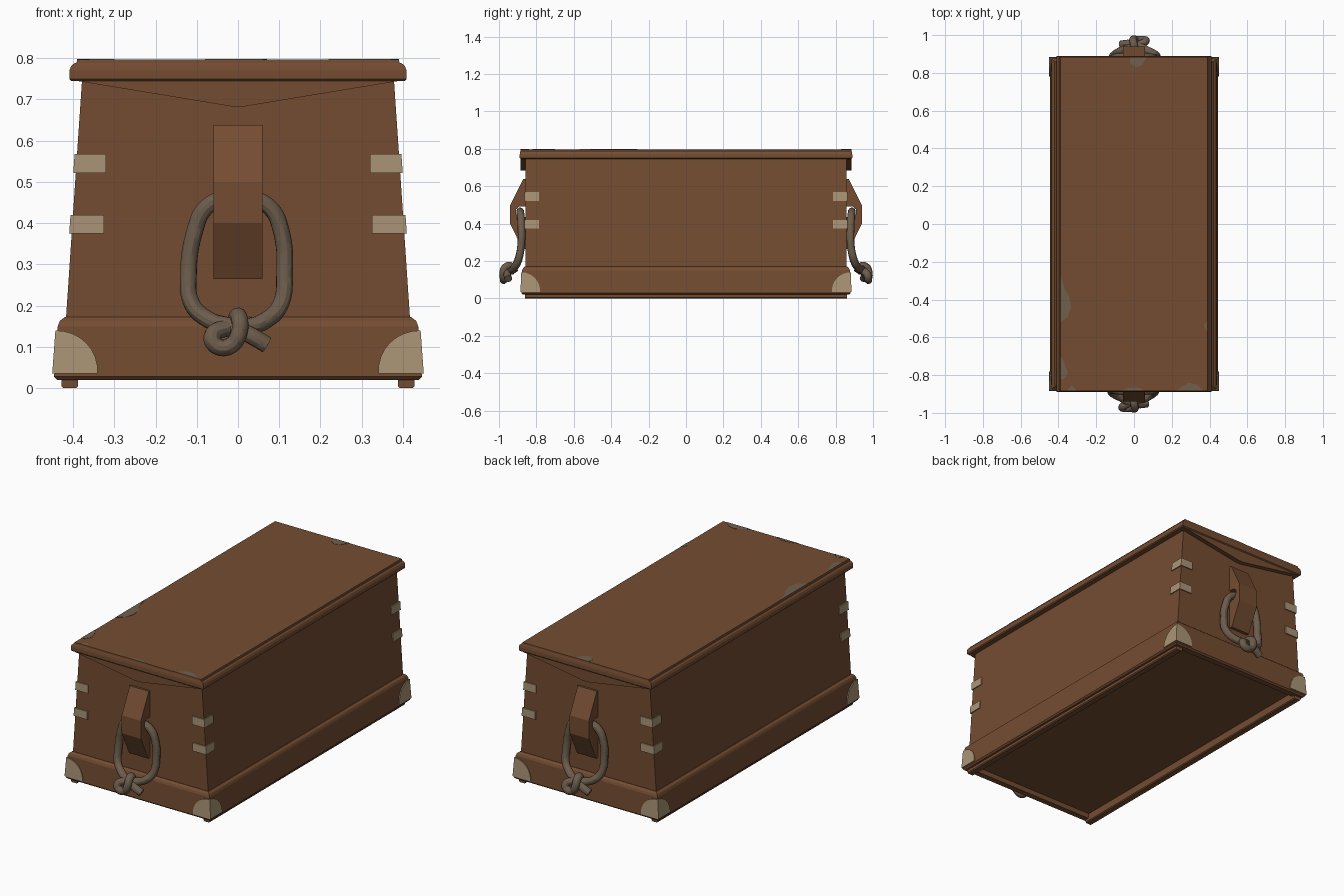
import bpy, bmesh, math


def material(name, rgb):
    m = bpy.data.materials.new(name)
    m.diffuse_color = (*rgb, 1)
    return m


WOOD = material("brown wood", (0.175, 0.073, 0.031))
BONE = material("pale corner fittings", (0.40, 0.30, 0.18))
ROPE = material("grey brown rope", (0.150, 0.108, 0.072))
WORN = material("worn wood", (0.165, 0.115, 0.075))


def loft(name, rings, mat):
    """Skin a list of equal-length point rings and cap both ends."""
    bm = bmesh.new()
    vs = [[bm.verts.new(p) for p in r] for r in rings]
    n = len(vs[0])
    for a, b in zip(vs, vs[1:]):
        for i in range(n):
            j = (i + 1) % n
            bm.faces.new((a[i], a[j], b[j], b[i]))
    bm.faces.new(vs[0][::-1])
    bm.faces.new(vs[-1])
    bmesh.ops.recalc_face_normals(bm, faces=bm.faces)
    me = bpy.data.meshes.new(name)
    bm.to_mesh(me)
    bm.free()
    me.materials.append(mat)
    ob = bpy.data.objects.new(name, me)
    bpy.context.collection.objects.link(ob)
    return ob


def rects(levels):
    """Rectangular rings from (z, half x, half y)."""
    return [[(-x, -y, z), (x, -y, z), (x, y, z), (-x, y, z)] for z, x, y in levels]


def body_x(z):
    return 0.417 - 0.039 * (z - 0.17) / 0.58


def base_x(z):
    return 0.446 - 0.009 * (z - 0.028) / 0.122


def base_y(z):
    return 0.880 - 0.004 * (z - 0.028) / 0.122


# Chest body, moulded plinth with recessed underside, and lid
loft("chest_body", rects([(0.16, body_x(0.16), 0.858), (0.75, body_x(0.75), 0.858)]), WOOD)
loft("plinth", rects([(0.045, 0.39, 0.835), (0.02, 0.395, 0.84), (0.02, 0.438, 0.872),
                      (0.028, 0.446, 0.880), (0.15, 0.437, 0.876), (0.163, 0.432, 0.871),
                      (0.172, 0.420, 0.860)]), WOOD)
loft("lid", rects([(0.745, 0.404, 0.884), (0.75, 0.409, 0.889), (0.770, 0.409, 0.889),
                   (0.782, 0.404, 0.887), (0.788, 0.396, 0.885), (0.788, 0.392, 0.885),
                   (0.797, 0.390, 0.884)]), WOOD)

# Bottom runners
for s in (-1, 1):
    loft("bottom_runner", [[(s * x, y, z) for x, z in
         ((0.388, 0.05), (0.388, 0.005), (0.393, 0), (0.423, 0), (0.428, 0.005), (0.428, 0.05))]
         for y in (-0.86, 0.86)], WOOD)

# Corner fittings, repeated on the four corners
for sx in (-1, 1):
    for sy in (-1, 1):
        for z0, z1, inner in ((0.375, 0.42, 0.325), (0.522, 0.568, 0.32)):
            rings = []
            for z in (z0, z1):
                w = body_x(z)
                rings.append([(sx * x, sy * y, z) for x, y in
                              ((inner, 0.864), (w + 0.006, 0.864), (w + 0.006, 0.785),
                               (w - 0.003, 0.785), (w - 0.003, 0.855), (inner, 0.855))])
            loft("corner_strap", rings, BONE)
        # Rounded quarter plates on the plinth corner
        arc = [(math.cos(t * math.pi / 16), 0.035 + 0.105 * math.sin(t * math.pi / 16))
               for t in range(9)]
        front, side = [], []
        for d in (-0.003, 0.005):
            front.append([(sx * (base_x(z) + 0.005 - 0.11 * c), sy * (base_y(z) + d), z)
                          for c, z in arc] +
                         [(sx * (base_x(0.035) + 0.005), sy * (base_y(0.035) + d), 0.035)])
            side.append([(sx * (base_x(z) + d), sy * (base_y(z) + 0.005 - 0.105 * c), z)
                         for c, z in arc] +
                        [(sx * (base_x(0.035) + d), sy * (base_y(0.035) + 0.005), 0.035)])
        loft("corner_plate_end", front, BONE)
        loft("corner_plate_side", side, BONE)


def rope(name, pts, s):
    cu = bpy.data.curves.new(name, "CURVE")
    cu.dimensions = "3D"
    cu.bevel_depth = 0.0205
    cu.bevel_resolution = 4
    cu.use_fill_caps = True
    cu.resolution_u = 8
    sp = cu.splines.new("BEZIER")
    sp.bezier_points.add(len(pts) - 1)
    for bp, (x, y, z) in zip(sp.bezier_points, pts):
        bp.co = (s * x, s * y, z)
        bp.handle_left_type = bp.handle_right_type = "AUTO"
    cu.materials.append(ROPE)
    ob = bpy.data.objects.new(name, cu)
    bpy.context.collection.objects.link(ob)
    bpy.ops.object.select_all(action="DESELECT")
    ob.select_set(True)
    bpy.context.view_layer.objects.active = ob
    bpy.ops.object.convert(target="MESH")
    bpy.ops.object.shade_smooth_by_angle()


CLEAT = [(-0.855, 0.638), (-0.870, 0.638), (-0.94, 0.50), (-0.94, 0.40), (-0.875, 0.265),
         (-0.855, 0.265), (-0.855, 0.435), (-0.890, 0.435), (-0.910, 0.452),
         (-0.910, 0.475), (-0.890, 0.492), (-0.855, 0.492)]
LOOP = [(0.07, -0.950, 0.105), (0.03, -0.955, 0.128), (-0.02, -0.945, 0.150),
        (-0.07, -0.920, 0.165), (-0.112, -0.898, 0.205), (-0.12, -0.882, 0.28),
        (-0.105, -0.880, 0.38), (-0.08, -0.883, 0.435), (-0.03, -0.886, 0.461),
        (0.03, -0.886, 0.461), (0.08, -0.883, 0.435), (0.105, -0.880, 0.38),
        (0.113, -0.882, 0.28), (0.102, -0.898, 0.20), (0.065, -0.920, 0.163),
        (0.02, -0.932, 0.148), (-0.03, -0.950, 0.145), (-0.063, -0.970, 0.125),
        (-0.048, -0.975, 0.100), (-0.015, -0.975, 0.105), (0.003, -0.978, 0.135),
        (0.003, -0.962, 0.170), (-0.003, -0.935, 0.172), (-0.01, -0.915, 0.14)]

# Both ends: lid gusset, rope cleat and knotted rope handle
for s, end in ((1, "front"), (-1, "back")):
    loft(end + "_lid_gusset", [[(s * x, s * y, z) for x, z in
         ((-0.385, 0.75), (-0.385, 0.744), (-0.015, 0.683), (0.015, 0.683),
          (0.385, 0.744), (0.385, 0.75))] for y in (-0.884, -0.85)], WOOD)
    loft(end + "_rope_cleat", [[(s * x, s * y, z) for y, z in CLEAT]
                               for x in (-0.059, 0.059)], WOOD)
    rope(end + "_rope_handle", LOOP, s)

# Worn patches along the lid edges
for outline in (
        ((-0.39, -0.26), (-0.37, -0.34), (-0.345, -0.38), (-0.333, -0.44), (-0.35, -0.49), (-0.39, -0.52)),
        ((-0.39, -0.70), (-0.37, -0.73), (-0.35, -0.79), (-0.37, -0.82), (-0.39, -0.82)),
        ((-0.02, 0.884), (-0.02, 0.85), (0.01, 0.83), (0.04, 0.84), (0.07, 0.884)),
        ((-0.08, -0.884), (-0.03, -0.868), (0.02, -0.866), (0.06, -0.884)),
        ((0.22, -0.884), (0.29, -0.84), (0.33, -0.85), (0.37, -0.884)),
        ((0.39, -0.51), (0.37, -0.54), (0.39, -0.57)),
        ((-0.36, -0.884), (-0.33, -0.855), (-0.30, -0.884))):
    loft("worn_patch", [[(x, y, z) for x, y in outline] for z in (0.795, 0.7985)], WORN)
